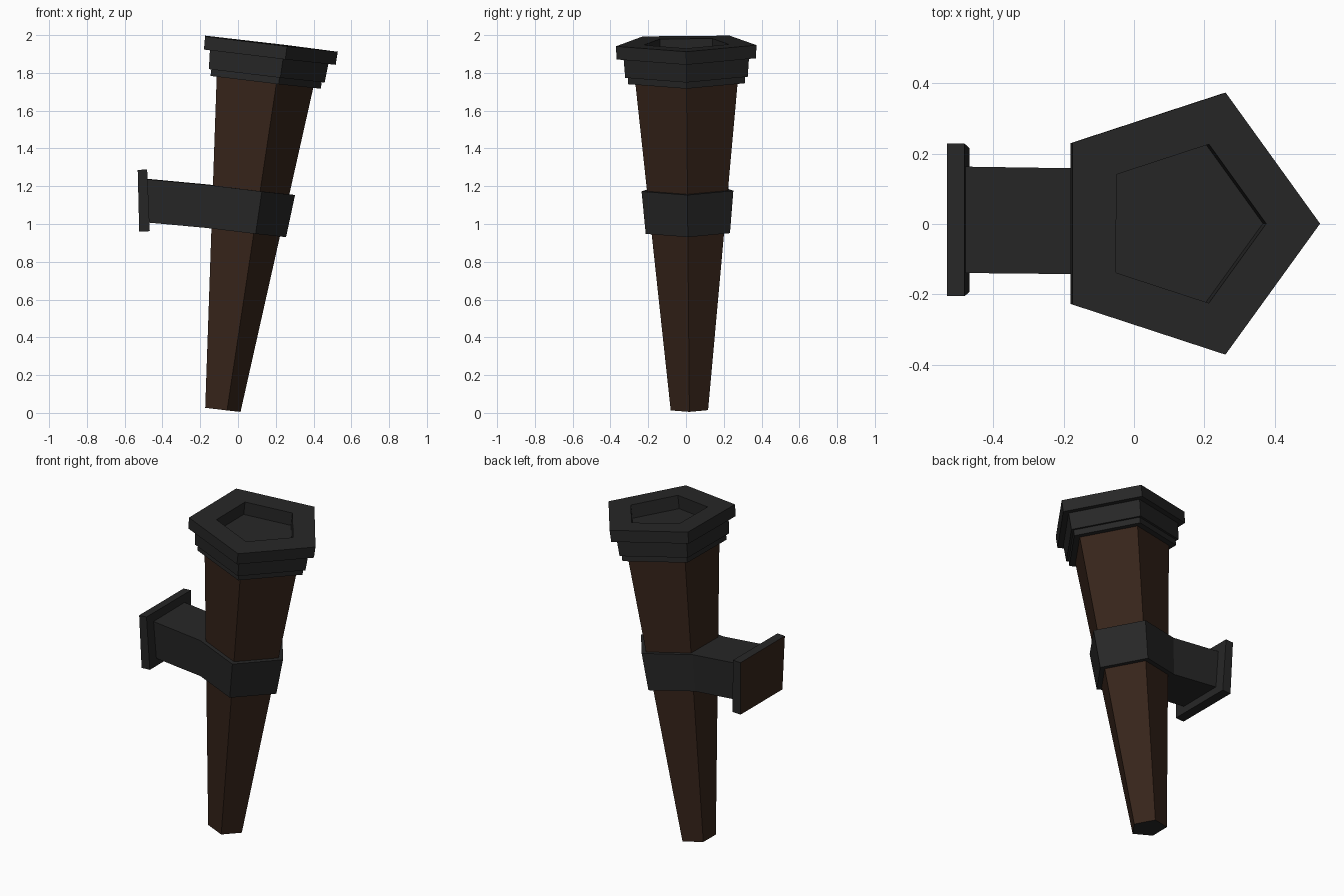
import bpy, bmesh
from math import cos, sin, pi
from mathutils import Vector, Matrix

if "Cube" in bpy.data.objects:
    bpy.data.objects.remove(bpy.data.objects["Cube"])


def material(name, rgb):
    m = bpy.data.materials.new(name)
    m.diffuse_color = (*rgb, 1)
    m.use_nodes = True
    m.node_tree.nodes["Principled BSDF"].inputs["Base Color"].default_value = m.diffuse_color
    return m


METAL = material("dark_iron", (0.02, 0.02, 0.02))
WOOD = material("dark_wood", (0.038, 0.018, 0.0105))

# Leaning frame: origin at the centre of the mouth, local z along the torch axis
top, bottom = Vector((0.14, 0.001, 1.958)), Vector((-0.09, 0.018, 0.017))
az = (top - bottom).normalized()
ax = Vector((0, 1, 0)).cross(az).normalized()
ay = az.cross(ax)
FRAME = Matrix.Translation(top) @ Matrix((ax, ay, az)).transposed().to_4x4()


def loft(name, rings, mats, frame=FRAME, end_mats=(0, 0)):
    """Skin a list of point rings, capping both ends."""
    bm = bmesh.new()
    loops = [[bm.verts.new(p) for p in ring] for ring in rings]
    for a, b in zip(loops, loops[1:]):
        n = len(a)
        for i in range(n):
            j = (i + 1) % n
            bm.faces.new((a[i], a[j], b[j], b[i]))
    for loop, index in zip((loops[0], loops[-1]), end_mats):
        bm.faces.new(loop).material_index = index
    bmesh.ops.recalc_face_normals(bm, faces=bm.faces)
    mesh = bpy.data.meshes.new(name)
    bm.to_mesh(mesh)
    bm.free()
    for m in mats:
        mesh.materials.append(m)
    ob = bpy.data.objects.new(name, mesh)
    ob.matrix_world = frame
    bpy.context.collection.objects.link(ob)
    return ob


def pentagon(radius, depth):
    return [(radius * cos(i * 2 * pi / 5), radius * sin(i * 2 * pi / 5), -depth)
            for i in range(5)]


def upright(x_top, z_top, half_top, x_low, z_low, half_low, y=0.0):
    """Four-sided ring facing along x, narrower at the foot."""
    return [(x_top, y - half_top, z_top), (x_top, y + half_top, z_top),
            (x_low, y + half_low, z_low), (x_low, y - half_low, z_low)]


# Tapered wooden shaft with a dark end
loft("shaft", [pentagon(0.286, 0.19), pentagon(0.104, 1.954)],
     [WOOD, METAL], end_mats=(0, 1))

# Stepped collar with the recessed mouth
collar = [(0.237, 0.08), (0.237, 0), (0.391, 0), (0.388, 0.07), (0.349, 0.07),
          (0.341, 0.17), (0.325, 0.17), (0.325, 0.205)]
loft("collar", [pentagon(r, d) for r, d in collar], [METAL])

# Band round the shaft
R1, D1, R2, D2 = 0.2555, 0.78, 0.2345, 1.007
loft("band", [pentagon(R1, D1), pentagon(R2, D2)], [METAL])

# Arm drawn out of the flat side of the band
c, s = cos(pi / 5), sin(pi / 5)
loft("arm", [upright(-R1 * c, -D1, R1 * s, -R2 * c, -D2, R2 * s),
             upright(-0.53, -0.788, 0.151, -0.497, -1.015, 0.14, 0.004)], [METAL])

# Wall plate with a wooden back
loft("wall_plate", [upright(-0.481, 1.289, 0.2165, -0.467, 0.962, 0.204, 0.0115),
                    upright(-0.531, 1.286, 0.2165, -0.523, 0.959, 0.204, 0.0115)],
     [METAL, WOOD], frame=Matrix.Identity(4), end_mats=(0, 1))
